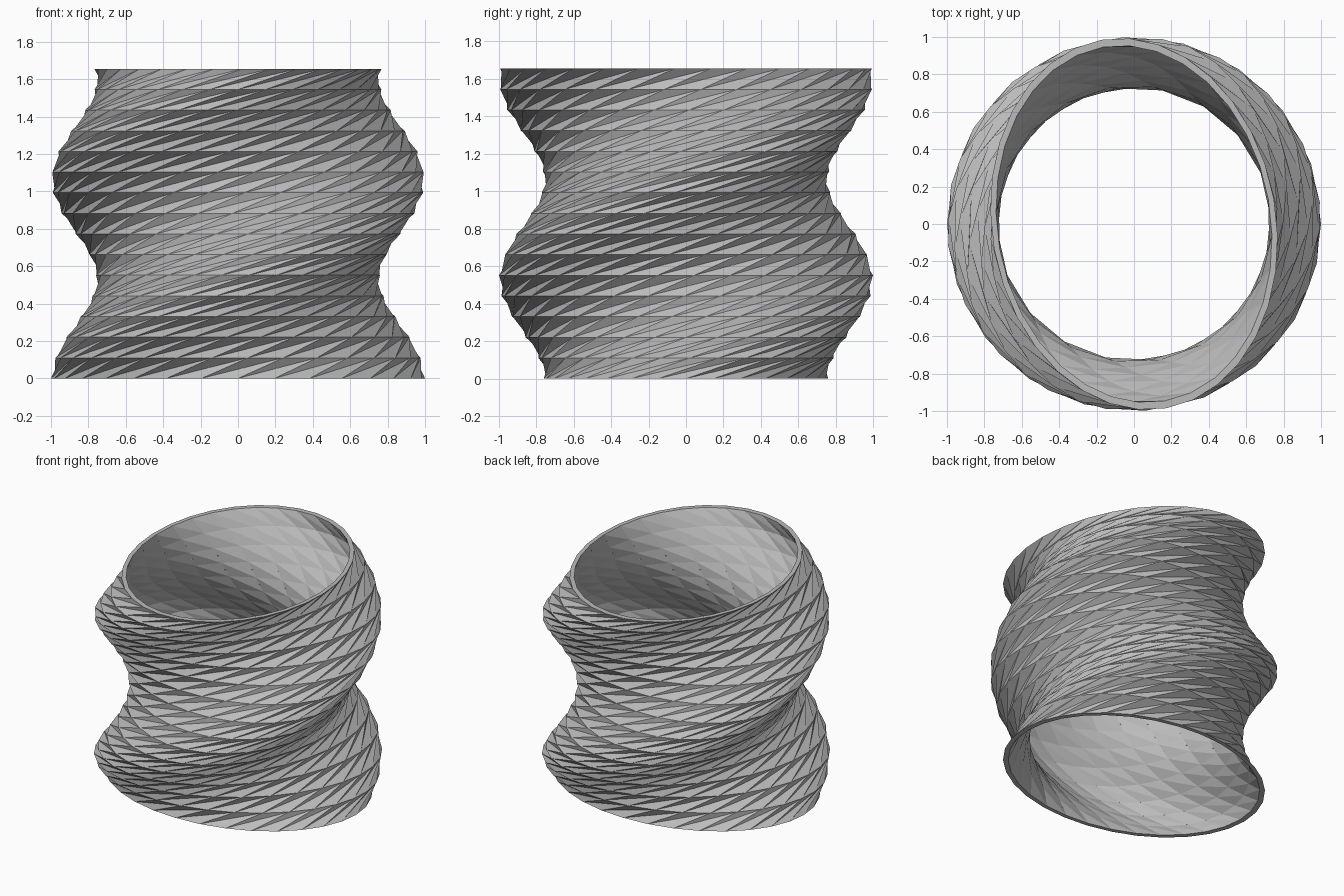
import bpy
import bmesh
from math import sin, cos, pi, radians

SIDES = 32
LAYERS = 15
HEIGHT = 1.655
TWIST = radians(280)
OUTER = (1.0, 0.76)
INNER = (0.96, 0.73)

cube = bpy.data.objects.get("Cube")
if cube:
    bpy.data.objects.remove(cube, do_unlink=True)

# Plain grey material
grey = bpy.data.materials.new("plain grey")
grey.use_nodes = True
colour = (0.5, 0.5, 0.5, 1)
grey.diffuse_color = colour
grey.node_tree.nodes["Principled BSDF"].inputs["Base Color"].default_value = colour


def add_ring(bm, radii, level):
    """One elliptical ring, turned according to its level."""
    turn = TWIST * level / LAYERS
    ring = []
    for i in range(SIDES):
        t = 2 * pi * i / SIDES
        x, y = radii[0] * cos(t), radii[1] * sin(t)
        ring.append(bm.verts.new((x * cos(turn) - y * sin(turn),
                                  x * sin(turn) + y * cos(turn),
                                  HEIGHT * level / LAYERS)))
    return ring


bm = bmesh.new()
outer = [add_ring(bm, OUTER, k) for k in range(LAYERS + 1)]
inner = [add_ring(bm, INNER, k) for k in range(LAYERS + 1)]

for i in range(SIDES):
    j = (i + 1) % SIDES
    for k in range(LAYERS):
        # Outer wall: long diagonals give the deep pleats
        a, b, c, d = outer[k][i], outer[k][j], outer[k + 1][j], outer[k + 1][i]
        bm.faces.new((a, b, c))
        bm.faces.new((a, c, d))
        # Inner wall: short diagonals keep it nearly smooth
        a, b, c, d = inner[k][i], inner[k][j], inner[k + 1][j], inner[k + 1][i]
        bm.faces.new((d, c, b))
        bm.faces.new((d, b, a))
    # Bottom and top rims
    bm.faces.new((outer[0][j], outer[0][i], inner[0][i], inner[0][j]))
    bm.faces.new((outer[-1][i], outer[-1][j], inner[-1][j], inner[-1][i]))

# Twisted elliptical tube
mesh = bpy.data.meshes.new("twisted_tube")
bm.to_mesh(mesh)
bm.free()
mesh.materials.append(grey)
tube = bpy.data.objects.new("twisted_tube", mesh)
bpy.context.collection.objects.link(tube)
